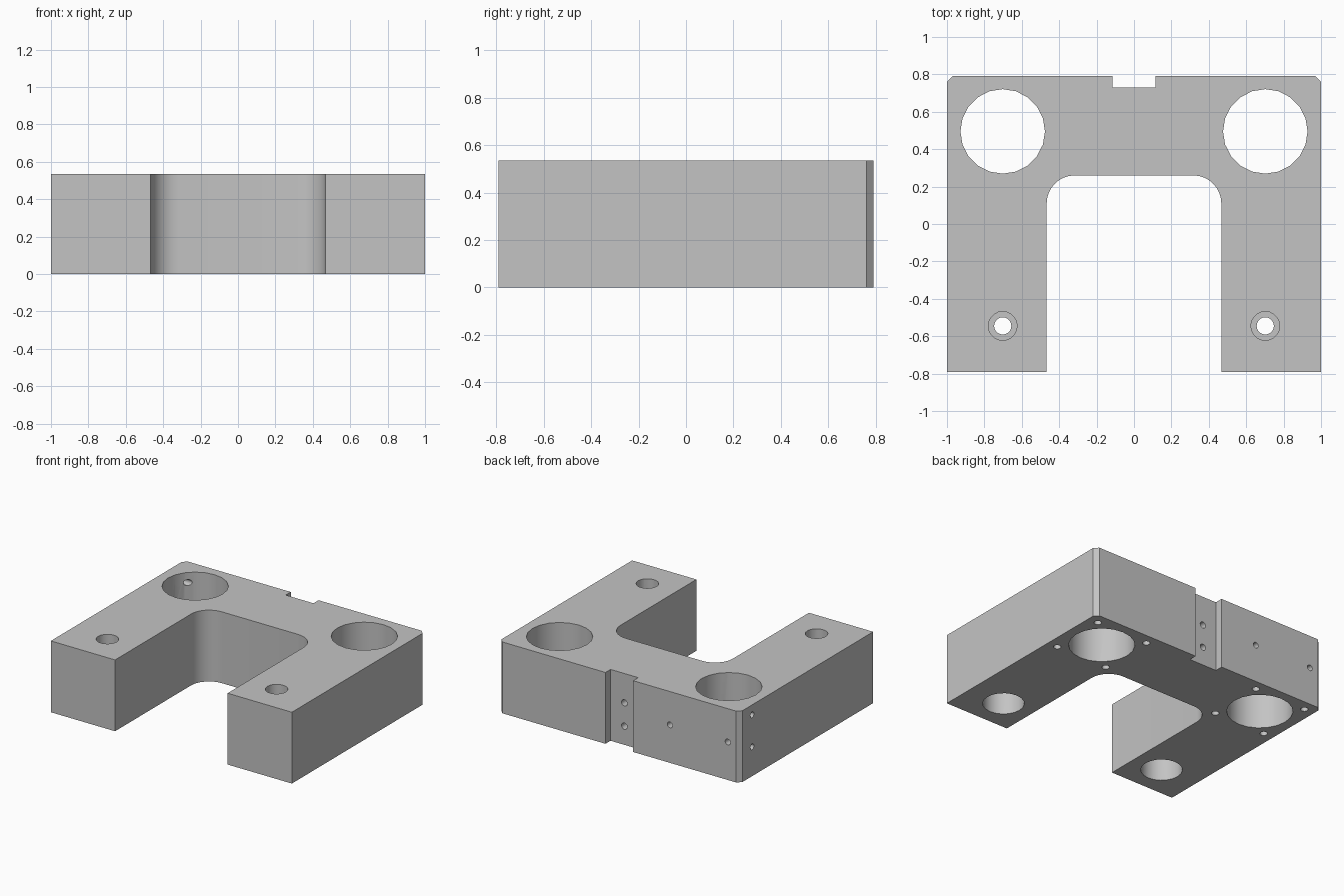
import bpy, bmesh, math
from mathutils import Vector

old = bpy.data.objects.get("Cube")
if old:
    bpy.data.objects.remove(old, do_unlink=True)

H = 0.535          # block height
BACK = 0.79        # half depth
LEG = 0.467        # half width of the front opening
INNER = 0.26       # rear wall of the opening
FILLET = 0.15
CHAMFER = 0.03

grey = bpy.data.materials.new("machined grey")
grey.use_nodes = True
colour = (0.55, 0.55, 0.55, 1)
grey.diffuse_color = colour
grey.node_tree.nodes["Principled BSDF"].inputs["Base Color"].default_value = colour


def make_object(name, bm):
    mesh = bpy.data.meshes.new(name)
    bmesh.ops.recalc_face_normals(bm, faces=bm.faces)
    bm.to_mesh(mesh)
    bm.free()
    obj = bpy.data.objects.new(name, mesh)
    bpy.context.collection.objects.link(obj)
    mesh.materials.append(grey)
    return obj


# Half outline of the U-shaped block, mirrored to close the profile
half = [(0.115, 0.73), (0.115, BACK), (1 - CHAMFER, BACK), (1, BACK - CHAMFER),
        (1, -BACK), (LEG, -BACK)]
for i in range(9):
    a = math.radians(90 * i / 8)
    half.append((LEG - FILLET + FILLET * math.cos(a), INNER - FILLET + FILLET * math.sin(a)))
outline = half + [(-x, y) for x, y in reversed(half)]

bm = bmesh.new()
base = bm.faces.new([bm.verts.new((x, y, 0)) for x, y in outline])
top = bmesh.ops.extrude_face_region(bm, geom=[base])["geom"]
bmesh.ops.translate(bm, vec=(0, 0, H), verts=[v for v in top if isinstance(v, bmesh.types.BMVert)])
block = make_object("bracket_block", bm)

cutters = []


def drill(start, end, radius, sides=16):
    """Cut a round bore from one point to another."""
    a, b = Vector(start), Vector(end)
    axis = b - a
    bm = bmesh.new()
    bmesh.ops.create_cone(bm, cap_ends=True, segments=sides, radius1=radius,
                          radius2=radius, depth=axis.length)
    bm.transform(axis.to_track_quat("Z", "Y").to_matrix().to_4x4())
    bmesh.ops.translate(bm, vec=(a + b) / 2, verts=bm.verts)
    cutter = make_object("bore_cutter", bm)
    cutter.hide_render = True
    cutters.append(cutter)
    mod = block.modifiers.new("bore", "BOOLEAN")
    mod.operation = "DIFFERENCE"
    mod.solver = "EXACT"
    mod.object = cutter


for s in (-1, 1):
    # Large column bore with four screw holes around it underneath
    x, y = s * 0.702, 0.495
    drill((x, y, -0.1), (x, y, H + 0.1), 0.226, 20)
    for dx in (-0.215, 0.215):
        for dy in (-0.215, 0.215):
            drill((x + dx, y + dy, -0.05), (x + dx, y + dy, 0.15), 0.026)
    # Stepped mounting hole in each leg
    y = -0.545
    drill((x, y, -0.1), (x, y, H + 0.1), 0.046, 20)
    drill((x, y, H - 0.15), (x, y, H + 0.1), 0.077, 20)
    drill((x, y, -0.1), (x, y, 0.3), 0.142, 20)

# Slot screw holes, rear holes and side set-screw holes
for z in (0.14, 0.315):
    drill((0, 0.85, z), (0, 0.55, z), 0.024)
for x in (-0.42, -0.9):
    drill((x, 0.85, 0.285), (x, 0.52, 0.285), 0.022)
for z in (0.22, 0.46):
    drill((-1.05, 0.645, z), (-0.8, 0.645, z), 0.022)

# Bake the cuts and drop the cutters
depsgraph = bpy.context.evaluated_depsgraph_get()
depsgraph.update()
cut_mesh = bpy.data.meshes.new_from_object(block.evaluated_get(depsgraph))
block.modifiers.clear()
block.data = cut_mesh
cut_mesh.materials.clear()
cut_mesh.materials.append(grey)
for p in cut_mesh.polygons:
    p.material_index = 0
for c in cutters:
    bpy.data.objects.remove(c, do_unlink=True)

for o in bpy.context.selected_objects:
    o.select_set(False)
block.select_set(True)
bpy.context.view_layer.objects.active = block
bpy.ops.object.shade_smooth_by_angle(angle=math.radians(30))
